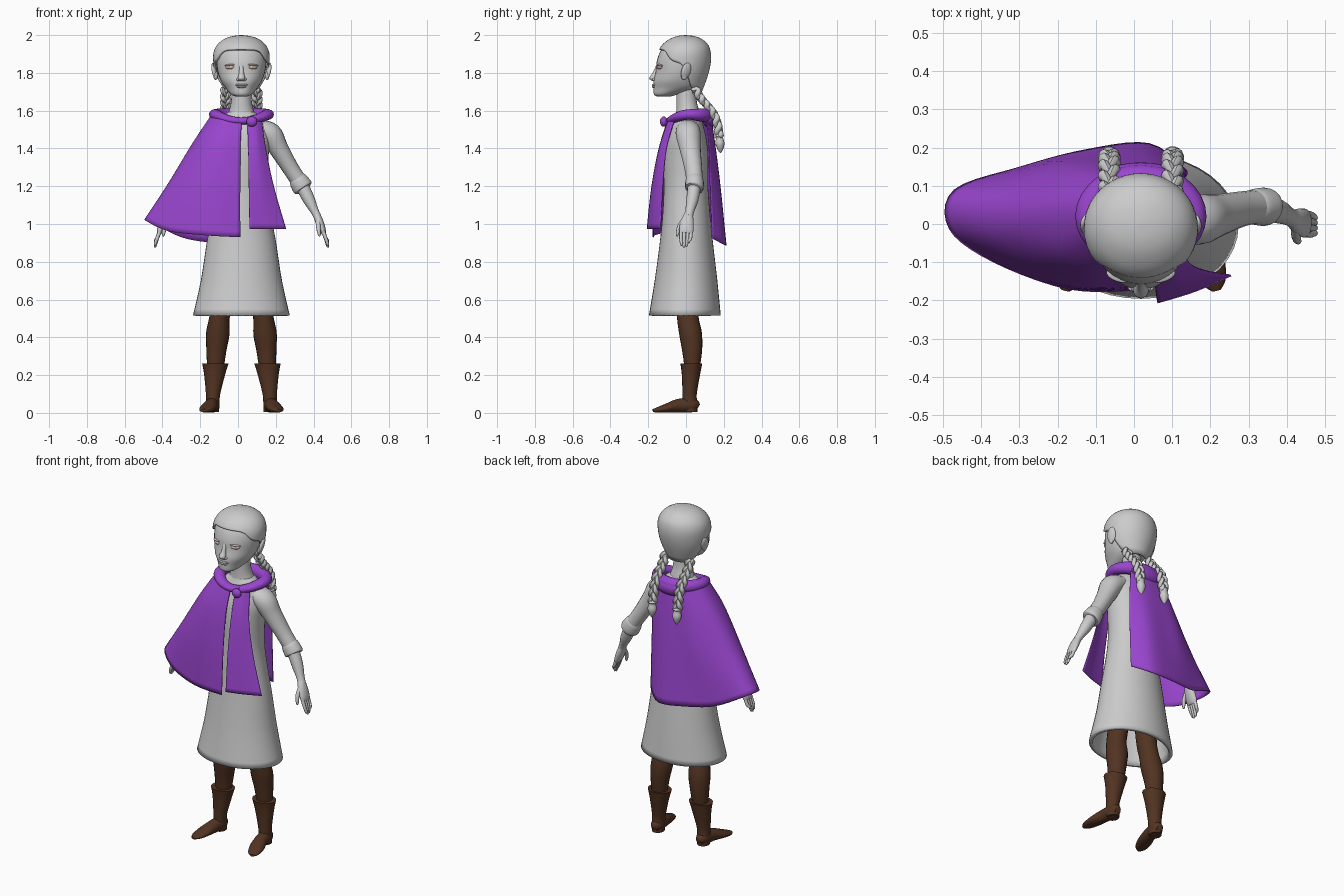
import bpy, bmesh
from math import sin, cos, pi, radians
from mathutils import Vector

CX = 0.018  # body centre line


def material(name, rgb):
    m = bpy.data.materials.new(name)
    m.diffuse_color = (*rgb, 1)
    return m


PURPLE = material("purple cloth", (0.32, 0.06, 0.62))
BROWN = material("brown leather", (0.085, 0.034, 0.016))
EYE = material("eye", (0.7, 0.45, 0.38))


def smooth(keys, n):
    """Catmull-Rom through tuples of any length, n steps per span."""
    k = [keys[0]] + list(keys) + [keys[-1]]
    out = []
    for i in range(1, len(k) - 2):
        for j in range(n):
            t = j / n
            out.append(tuple(0.5 * (2 * b + (c - a) * t + (2 * a - 5 * b + 4 * c - d) * t * t
                                    + (3 * b - a - 3 * c + d) * t ** 3)
                             for a, b, c, d in zip(*k[i - 1:i + 3])))
    return out + [tuple(keys[-1])]


def flip(keys, s):
    return [(CX + s * (k[0] - CX), *k[1:]) for k in keys]


def grid(name, rows, mat=None, closed=True, caps=(True, True), thick=0):
    bm = bmesh.new()
    vs = [[bm.verts.new(p) for p in r] for r in rows]
    n = len(rows[0])
    for a, b in zip(vs, vs[1:]):
        for i in range(n if closed else n - 1):
            j = (i + 1) % n
            bm.faces.new((a[i], a[j], b[j], b[i]))
    for ring, cap in zip((vs[0], vs[-1]), caps):
        if closed and cap:
            bm.faces.new(ring)
    bmesh.ops.recalc_face_normals(bm, faces=bm.faces)
    me = bpy.data.meshes.new(name)
    bm.to_mesh(me)
    bm.free()
    return finish(bpy.data.objects.new(name, me), mat, thick, link=True)


def finish(ob, mat, thick=0, link=False):
    if link:
        bpy.context.collection.objects.link(ob)
    if mat:
        ob.data.materials.append(mat)
    if thick:
        mod = ob.modifiers.new("thickness", "SOLIDIFY")
        mod.thickness = thick
        mod.offset = -1
    bpy.ops.object.select_all(action='DESELECT')
    ob.select_set(True)
    bpy.context.view_layer.objects.active = ob
    bpy.ops.object.shade_smooth_by_angle(angle=radians(50))
    return ob


def sweep(name, keys, mat=None, n=20, sub=4, ref=(0, 1, 0), axis=None, **kw):
    """Elliptical tube through keys (x, y, z, side radius, radius along ref)."""
    ks = smooth(keys, sub)
    rows = []
    for i, k in enumerate(ks):
        a, b = ks[max(i - 1, 0)], ks[min(i + 1, len(ks) - 1)]
        t = Vector(axis) if axis else (Vector(b[:3]) - Vector(a[:3])).normalized()
        u = Vector(ref)
        u = (u - t * u.dot(t)).normalized()
        v = t.cross(u)
        rows.append([Vector(k[:3]) + v * k[3] * cos(2 * pi * j / n) + u * k[4] * sin(2 * pi * j / n)
                     for j in range(n)])
    return grid(name, rows, mat, **kw)


def ball(name, loc, size, mat=None, rot=(0, 0, 0)):
    bpy.ops.mesh.primitive_uv_sphere_add(segments=20, ring_count=12, location=loc, rotation=rot)
    ob = bpy.context.object
    ob.name = name
    ob.scale = size
    return finish(ob, mat)


UP = (0, 0, 1)


def profile(rows):  # (z, half width, front y, back y) -> sweep keys
    return [(CX, (f + b) / 2, z, w, (b - f) / 2) for z, w, f, b in rows]


# Head and neck
sweep("head", profile([
    (1.675, .03, -.155, -.08), (1.687, .055, -.17, -.04), (1.72, .085, -.172, .065),
    (1.76, .11, -.172, .085), (1.81, .126, -.160, .1), (1.86, .132, -.155, .11),
    (1.91, .13, -.138, .115), (1.95, .108, -.11, .1)]), axis=UP, n=32)
sweep("neck", [(CX, .0, 1.73, .052, .052), (CX, .003, 1.65, .055, .054),
               (CX, .01, 1.59, .07, .062), (CX, .01, 1.55, .1, .07)], axis=UP)

# Hair cap, cut to the hairline
hk = smooth([(1.69, .085, -.1, .08), (1.74, .115, -.13, .1), (1.80, .14, -.15, .12),
             (1.86, .149, -.157, .132), (1.91, .147, -.148, .131), (1.95, .127, -.125, .117),
             (1.98, .09, -.085, .083), (1.995, .045, -.045, .045), (2.0, .003, -.003, .003)], 6)
line = smooth([(0, 1.925), (.7, 1.918), (1.09, 1.868), (1.5, 1.845), (1.75, 1.79),
               (2.0, 1.72), (2.5, 1.70), (pi, 1.70)], 4)


def look(table, x):
    for a, b in zip(table, table[1:]):
        if x <= b[0]:
            t = max(0, (x - a[0]) / (b[0] - a[0]))
            return [p + (q - p) * t for p, q in zip(a[1:], b[1:])]
    return table[-1][1:]


hair = []
for r in range(19):
    ring = []
    for j in range(48):
        a = 2 * pi * j / 48
        low = look(line, min(a, 2 * pi - a))[0]
        z = 2.0 - (2.0 - low) * (r / 18) ** 1.8
        w, f, b = look(hk, z)
        ring.append((CX + w * sin(a), (f + b) / 2 - (b - f) / 2 * cos(a), z))
    hair.append(ring)
grid("hair", hair, caps=(True, False), thick=.012)

# Face
sweep("nose", [(CX, -.15, 1.84, .01, .008), (CX, -.163, 1.80, .013, .014),
               (CX, -.174, 1.772, .02, .021), (CX, -.166, 1.757, .014, .012)], axis=UP)
ball("upper_lip", (CX, -.168, 1.737), (.034, .012, .006))
ball("lower_lip", (CX, -.168, 1.727), (.027, .012, .007))
for s in (1, -1):
    ball("nostril", (CX + s * .016, -.166, 1.765), (.011, .012, .009))
    ball("eye", (CX + s * .06, -.138, 1.83), (.026, .014, .011), EYE, (0, 0, s * .35))
    ball("eyelid", (CX + s * .06, -.136, 1.841), (.032, .015, .006), None, (0, s * .1, s * .35))
    ball("ear", (CX + s * .143, .0, 1.81), (.012, .026, .045), None, (-.2, s * .25, s * .3))
    ball("ear_lobe", (CX + s * .136, -.01, 1.785), (.012, .016, .022))

# Braids: three woven strands, a tie and a tuft
path = smooth([(.05, 1.715), (.075, 1.67), (.11, 1.63), (.148, 1.58), (.168, 1.52), (.175, 1.465)], 6)
for s in (1, -1):
    bx = CX + s * .083
    for k in range(3):
        keys = []
        for i, (y, z) in enumerate(path):
            t = i / (len(path) - 1)
            ph = t * 4.5 * pi + 2 * pi * k / 3
            keys.append((bx + .017 * sin(ph), y + .01 * sin(2 * ph), z, .015, .013))
        sweep("braid_strand", keys, n=8, sub=2, ref=(1, 0, 0))
    sweep("braid_tuft", [(bx, .175, 1.475, .02, .02), (bx, .176, 1.465, .026, .026), (bx, .177, 1.455, .02, .02),
                         (bx, .18, 1.425, .026, .024), (bx, .182, 1.395, .016, .015), (bx, .183, 1.375, .002, .002)],
          n=14)

# Dress, open at the hem
sweep("dress", [(CX, -.006, .517, .256, .19), (CX, 0, .7, .215, .166), (CX, .002, .9, .184, .141),
                (CX, .002, 1.05, .157, .126), (CX, 0, 1.2, .138, .117), (CX, 0, 1.35, .143, .118),
                (CX, 0, 1.45, .152, .108), (CX, .005, 1.53, .138, .085), (CX, .01, 1.57, .1, .07),
                (CX, .01, 1.595, .066, .06)], axis=UP, n=40, caps=(False, False), thick=.022)

for s in (1, -1):
    # Sleeve with rolled cuff, forearm and hand
    sweep("sleeve", flip([(.11, .01, 1.51, .045, .06), (.17, .012, 1.475, .062, .066), (.215, .022, 1.40, .052, .056),
                          (.275, .038, 1.30, .044, .047), (.318, .045, 1.235, .043, .044)], s))
    sweep("cuff", flip([(.31, .045, 1.245, .042, .042), (.32, .045, 1.23, .05, .048), (.342, .045, 1.195, .055, .05),
                        (.348, .044, 1.186, .048, .045)], s), sub=3)
    sweep("forearm", flip([(.335, .045, 1.21, .036, .035), (.375, .034, 1.13, .032, .032),
                           (.405, .02, 1.07, .022, .024), (.42, .012, 1.04, .021, .025)], s))
    sweep("palm", flip([(.415, .014, 1.05, .02, .024), (.432, .006, 1.01, .021, .035),
                        (.447, .002, .97, .018, .038), (.454, 0, .95, .012, .034)], s))
    for i in range(4):
        y = -.025 + .017 * i
        tip = (.885, .875, .88, .9)[i]
        sweep("finger", flip([(.449, y, .965, .010, .010), (.464, y - .002, .925, .010, .009),
                              (.474, y * .8 - .004, tip + .012, .008, .008), (.476, y * .8 - .005, tip, .004, .004)], s), n=8)
    sweep("thumb", flip([(.425, -.012, 1.02, .014, .014), (.425, -.036, .985, .012, .011),
                         (.43, -.045, .95, .009, .009), (.432, -.047, .935, .004, .004)], s), n=8)

    # Leg and boot
    sweep("leg", flip([(.105, .0, .9, .065, .07), (.12, .005, .6, .056, .06), (.135, .01, .5, .054, .057),
                       (.143, .024, .42, .062, .06), (.15, .032, .34, .054, .054), (.155, .033, .25, .045, .042)], s), BROWN)
    sweep("boot_shaft", flip([(.156, .028, .262, .07, .058), (.16, .026, .2, .055, .048),
                              (.168, .019, .1, .038, .038), (.17, .02, .05, .036, .04), (.17, .022, .004, .034, .038)], s),
          BROWN, axis=UP)
    sweep("boot_foot", flip([(.168, .063, .028, .018, .02), (.17, .035, .04, .036, .038), (.18, -.04, .038, .037, .036),
                             (.196, -.1, .026, .042, .024), (.21, -.15, .016, .032, .014),
                             (.216, -.174, .012, .012, .008)], s), BROWN, ref=UP)


# Cape: each column runs top, shoulder, middle, hem
def cape(name, columns):
    cols = [smooth(c, 6) for c in columns]
    rows = [smooth(r, 5) for r in zip(*cols)]
    return grid(name, rows, PURPLE, closed=False, thick=.005)


cape("cape_main", [
    [(.02, -.10, 1.55), (.014, -.135, 1.42), (.012, -.16, 1.2), (.012, -.175, .93)],
    [(-.07, -.085, 1.56), (-.11, -.135, 1.42), (-.135, -.165, 1.2), (-.17, -.172, .94)],
    [(-.125, -.04, 1.57), (-.2, -.085, 1.42), (-.28, -.112, 1.2), (-.37, -.1, .963)],
    [(-.14, .02, 1.58), (-.242, -.01, 1.42), (-.365, -.02, 1.21), (-.485, -.013, 1.015)],
    [(-.13, .07, 1.58), (-.228, .065, 1.43), (-.345, .075, 1.22), (-.472, .09, 1.015)],
    [(-.09, .11, 1.58), (-.15, .135, 1.42), (-.215, .155, 1.2), (-.30, .15, .93)],
    [(-.03, .13, 1.58), (-.05, .155, 1.4), (-.08, .175, 1.2), (-.13, .195, .9)],
    [(.05, .13, 1.58), (.06, .155, 1.4), (.05, .18, 1.2), (.04, .212, .887)],
    [(.115, .11, 1.57), (.135, .125, 1.4), (.14, .13, 1.2), (.14, .14, .925)]])
cape("cape_front_panel", [
    [(.05, -.1, 1.54), (.054, -.145, 1.4), (.058, -.183, 1.2), (.062, -.208, .975)],
    [(.095, -.09, 1.55), (.105, -.138, 1.4), (.13, -.162, 1.2), (.16, -.178, .975)],
    [(.125, -.06, 1.56), (.148, -.105, 1.4), (.19, -.125, 1.2), (.255, -.137, .975)]])

# Rolled hood around the neck, and its clasp
collar = []
for i in range(17):
    a = radians(-68 + 360 * i / 16)
    f = max(0, -sin(a)) ** 2
    b = max(0, sin(a))
    collar.append((CX + .138 * cos(a), .02 + .103 * sin(a), 1.58 - .035 * f - .005 * b,
                   .034 - .006 * f, .028 - .008 * f + .012 * b))
sweep("hood_collar", collar, PURPLE, n=14, sub=2, ref=UP)
ball("hood_fold", (CX, .125, 1.555), (.1, .036, .045), PURPLE, (-.2, 0, 0))
ball("clasp", (.073, -.118, 1.542), (.029, .02, .027), PURPLE)
